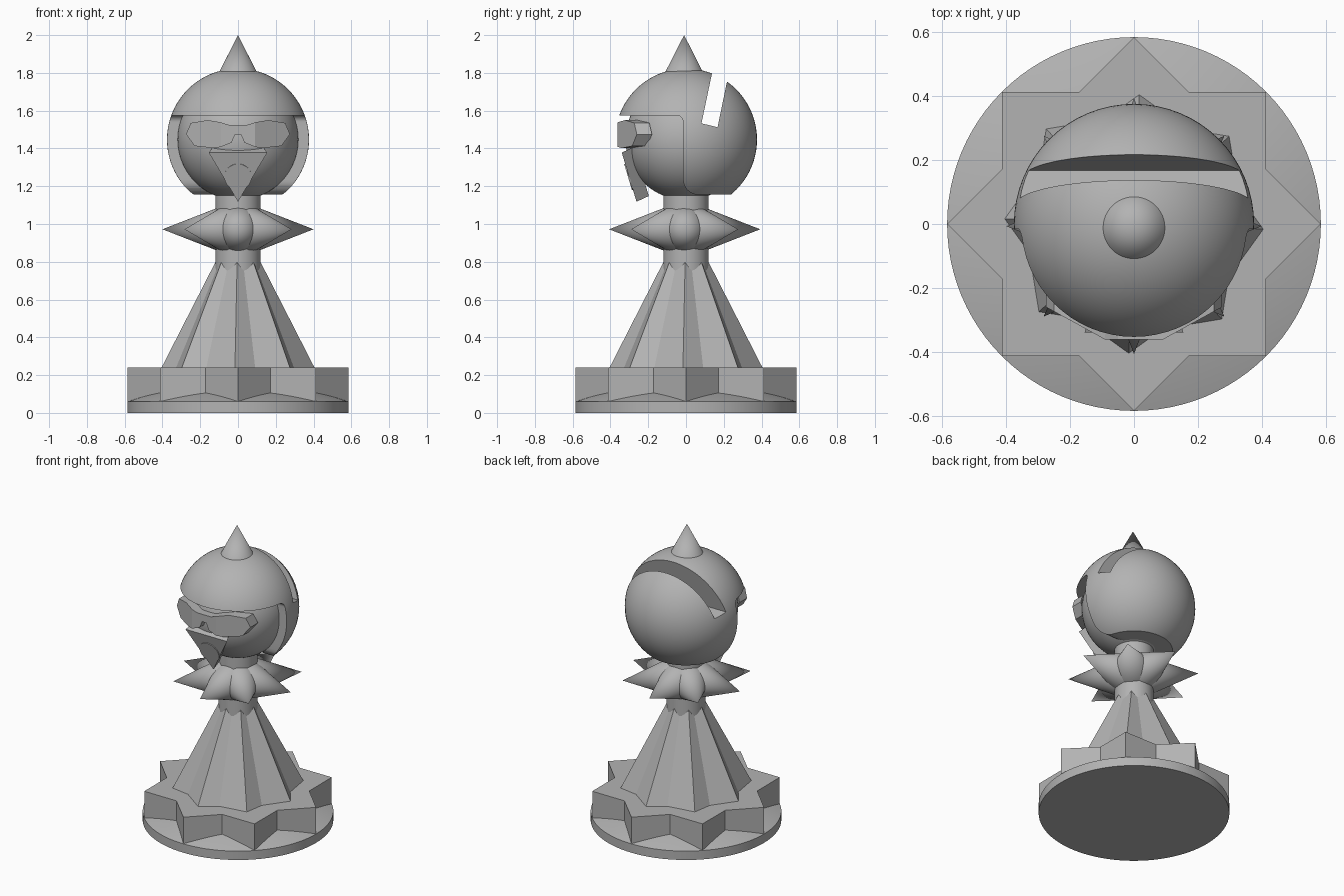
import bpy, bmesh, math
from mathutils import Matrix, Vector

if "Cube" in bpy.data.objects:
    bpy.data.objects.remove(bpy.data.objects["Cube"])

grey = bpy.data.materials.new("grey")
grey.diffuse_color = (0.45, 0.45, 0.45, 1)
grey.use_nodes = True
grey.node_tree.nodes["Principled BSDF"].inputs["Base Color"].default_value = grey.diffuse_color


def make(name, bm, smooth=False):
    bmesh.ops.recalc_face_normals(bm, faces=bm.faces)
    me = bpy.data.meshes.new(name)
    bm.to_mesh(me)
    bm.free()
    ob = bpy.data.objects.new(name, me)
    bpy.context.collection.objects.link(ob)
    me.materials.append(grey)
    if smooth:
        shade(ob)
    return ob


def select(ob):
    bpy.ops.object.select_all(action='DESELECT')
    ob.select_set(True)
    bpy.context.view_layer.objects.active = ob


def shade(ob):
    select(ob)
    bpy.ops.object.shade_smooth_by_angle(angle=math.radians(30))


def loft(name, bottom, top, smooth=False):
    """Solid between two matching outlines."""
    bm = bmesh.new()
    a = [bm.verts.new(p) for p in bottom]
    b = [bm.verts.new(p) for p in top]
    n = len(a)
    bm.faces.new(a)
    bm.faces.new(b)
    for i in range(n):
        j = (i + 1) % n
        bm.faces.new((a[i], a[j], b[j], b[i]))
    return make(name, bm, smooth)


def cone(name, r1, r2, base, tip, seg=48):
    base, tip = Vector(base), Vector(tip)
    d = tip - base
    rot = d.to_track_quat('Z', 'Y').to_matrix().to_4x4()
    bm = bmesh.new()
    bmesh.ops.create_cone(bm, cap_ends=True, segments=seg, radius1=r1, radius2=r2,
                          depth=d.length, matrix=Matrix.Translation((base + tip) / 2) @ rot)
    return make(name, bm, True)


def ball(name, r, centre):
    bm = bmesh.new()
    bmesh.ops.create_uvsphere(bm, u_segments=64, v_segments=40, radius=r,
                              matrix=Matrix.Translation(centre))
    return make(name, bm)


def cut(ob, cutter):
    select(ob)
    m = ob.modifiers.new("cut", 'BOOLEAN')
    m.operation, m.object, m.solver = 'DIFFERENCE', cutter, 'EXACT'
    bpy.ops.object.modifier_apply(modifier=m.name)


def ring(n, z, radius, angle):
    return [(radius(i) * math.cos(angle(i)), radius(i) * math.sin(angle(i)), z) for i in range(n)]


# Round foot with a gently sloping top
cone("foot", 0.585, 0.585, (0, 0, 0), (0, 0, 0.06), 96)
cone("foot_slope", 0.585, 0.3, (0, 0, 0.06), (0, 0, 0.155), 96)

# Eight-pointed plinth
star_r = lambda i: 0.584 if i % 2 == 0 else 0.448
star_a = lambda i: i * math.pi / 8
loft("star_plinth", ring(16, 0.05, star_r, star_a), ring(16, 0.24, star_r, star_a))

# Fluted skirt, ridges and valleys narrowing to the neck
skirt_a = lambda i: math.radians(i * 22.5 - (2.3 if i % 2 == 0 else 7))
skirt_r = lambda i: 0.405 if i % 2 == 0 else 0.34
loft("skirt", ring(16, 0.24, skirt_r, skirt_a),
     ring(16, 0.85, lambda i: skirt_r(i) * 0.23, skirt_a))

# Neck and spiked collar
cone("neck", 0.12, 0.12, (0, 0, 0.7), (0, 0, 1.2))
for i in range(8):
    d = Vector((math.cos(i * math.pi / 4), math.sin(i * math.pi / 4), 0))
    c = Vector((0, -0.007, 0.972))
    cone("collar_spike", 0.113, 0, c + d * 0.11, c + d * 0.4, 40)

# Head with open-faced helmet and slanted slot
ZC = 1.447
face = ball("face", 0.32, (0, 0, ZC))
helmet = ball("helmet", 0.376, (0, 0, ZC))


def arc(cy, cz, r, a0, a1, n=8):
    return [(cy + r * math.cos(math.radians(a0 + (a1 - a0) * k / n)),
             cz + r * math.sin(math.radians(a0 + (a1 - a0) * k / n))) for k in range(n + 1)]


def side_cutter(name, prof):
    return loft(name, [(-0.7, y, z) for y, z in prof], [(0.7, y, z) for y, z in prof])


opening = side_cutter("opening_cutter",
                      [(-0.7, 1.575)] + arc(-0.05, 1.54, 0.035, 90, 0)
                      + arc(0.065, 1.235, 0.08, 180, 270)
                      + [(0.7, 1.155), (0.7, 0.8), (-0.7, 0.8)])
slot = side_cutter("slot_cutter", [(0.082, 1.533), (0.167, 1.512), (0.268, 2.0), (0.18, 2.0)])
cut(helmet, opening)
cut(helmet, slot)
cut(face, slot)
for c in (opening, slot):
    bpy.data.objects.remove(c)
shade(helmet)
shade(face)

# Top spike
cone("top_spike", 0.112, 0, (0, -0.01, 1.78), (0, -0.01, 2.0))

# Wrap-around goggles: mirrored outline, bent back at the sides
half = [(0.05, 1.525), (0.09, 1.538), (0.16, 1.55), (0.25, 1.535), (0.275, 1.475),
        (0.23, 1.413), (0.13, 1.402), (0.09, 1.408), (0.035, 1.43), (0.015, 1.475)]
bm = bmesh.new()
bend = lambda x: -0.362 + max(0, abs(x) - 0.09) * 0.55
rows = []
for dy in (0, 0.08):
    rows.append({(s, k): bm.verts.new((s * x, bend(x) + dy, z))
                 for s in (-1, 1) for k, (x, z) in enumerate(half)})
for r in rows:
    for s in (-1, 1):
        bm.faces.new([r[s, k] for k in (0, 1, 7, 8, 9)])
        bm.faces.new([r[s, k] for k in range(1, 8)])
    bm.faces.new((r[-1, 0], r[1, 0], r[1, 9], r[-1, 9]))
loop = [(1, k) for k in range(10)] + [(-1, k) for k in range(9, -1, -1)]
for a, b in zip(loop, loop[1:] + loop[:1]):
    bm.faces.new((rows[0][a], rows[0][b], rows[1][b], rows[1][a]))
make("goggles", bm)

# Pointed beard with a round mouth plate
tri = [(-0.155, -0.34, 1.378), (0.155, -0.34, 1.378), (0, -0.262, 1.118)]
back = [(x * 0.85, y + 0.065, z + 0.03) for x, y, z in tri]
loft("beard", tri, back)
n = Vector((0, -0.26, -0.078)).normalized()
m = Vector((0, -0.302, 1.25))
cone("mouth", 0.072, 0.072, m - n * 0.004, m + n * 0.005, 32)
